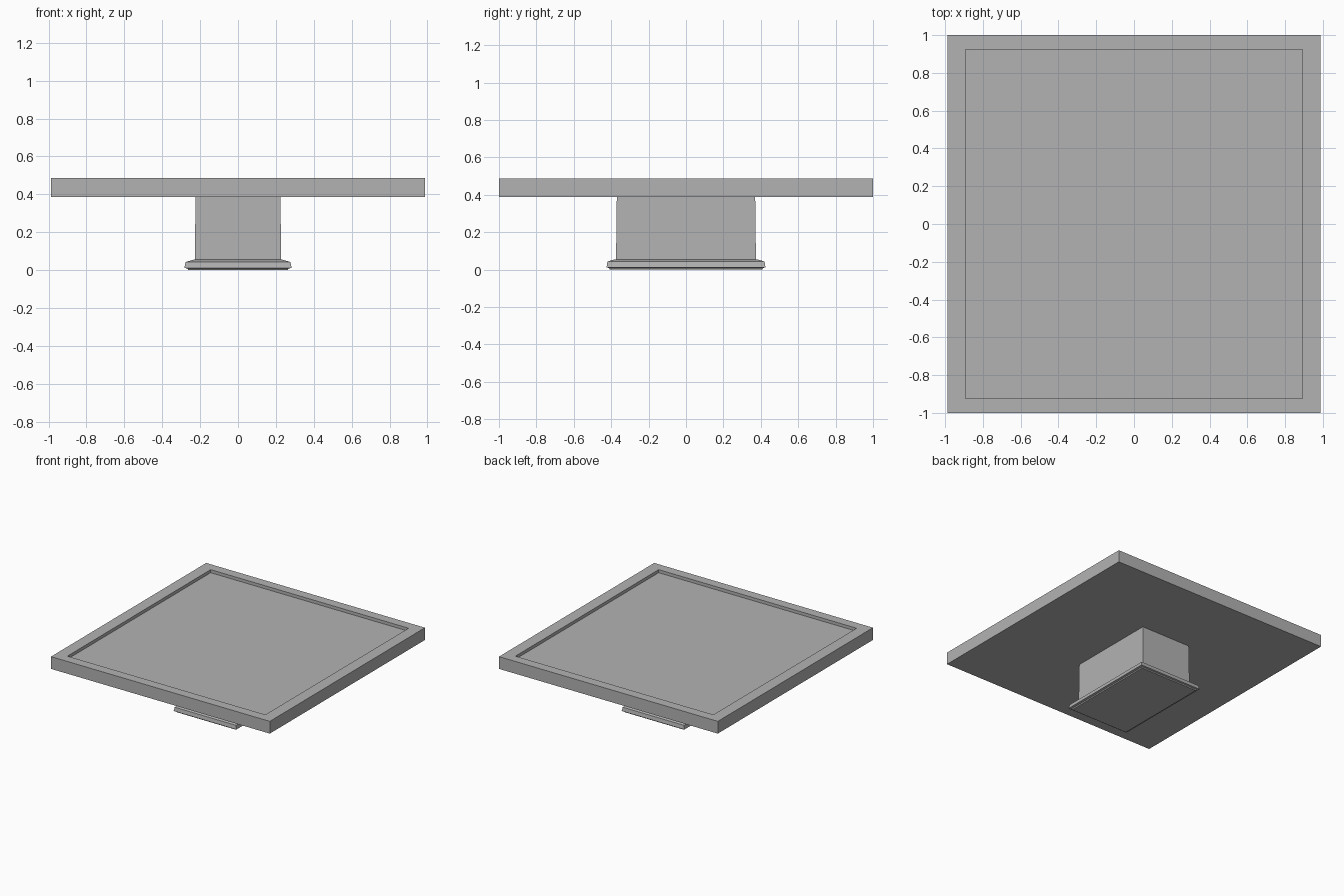
import bpy
import bmesh

cube = bpy.data.objects.get("Cube")
if cube:
    bpy.data.objects.remove(cube, do_unlink=True)

GREY = (0.45, 0.45, 0.45, 1.0)
grey = bpy.data.materials.new("plain grey")
grey.use_nodes = True
grey.diffuse_color = GREY
grey.node_tree.nodes["Principled BSDF"].inputs["Base Color"].default_value = GREY


def stacked_box(name, rings):
    """Closed solid from rectangular rings given as (half x, half y, z)."""
    bm = bmesh.new()
    loops = [[bm.verts.new((sx * hx, sy * hy, z))
              for sx, sy in ((-1, -1), (1, -1), (1, 1), (-1, 1))]
             for hx, hy, z in rings]
    for low, high in zip(loops, loops[1:]):
        for i in range(4):
            j = (i + 1) % 4
            bm.faces.new((low[i], low[j], high[j], high[i]))
    bm.faces.new(loops[0][::-1])
    bm.faces.new(loops[-1])
    mesh = bpy.data.meshes.new(name)
    bm.to_mesh(mesh)
    bm.free()
    mesh.materials.append(grey)
    obj = bpy.data.objects.new(name, mesh)
    bpy.context.collection.objects.link(obj)
    return obj


# Table top with a raised rim around a shallow recess
stacked_box("table_top", [
    (0.987, 1.0, 0.387), (0.987, 1.0, 0.487),
    (0.893, 0.923, 0.487), (0.893, 0.923, 0.462)])

# Slightly tapered pedestal
stacked_box("pedestal", [(0.228, 0.374, 0.05), (0.224, 0.37, 0.387)])

# Flared foot with bevelled upper and lower edges
stacked_box("foot", [
    (0.262, 0.408, 0.0), (0.266, 0.412, 0.008), (0.283, 0.425, 0.012),
    (0.277, 0.42, 0.043), (0.235, 0.38, 0.055)])
